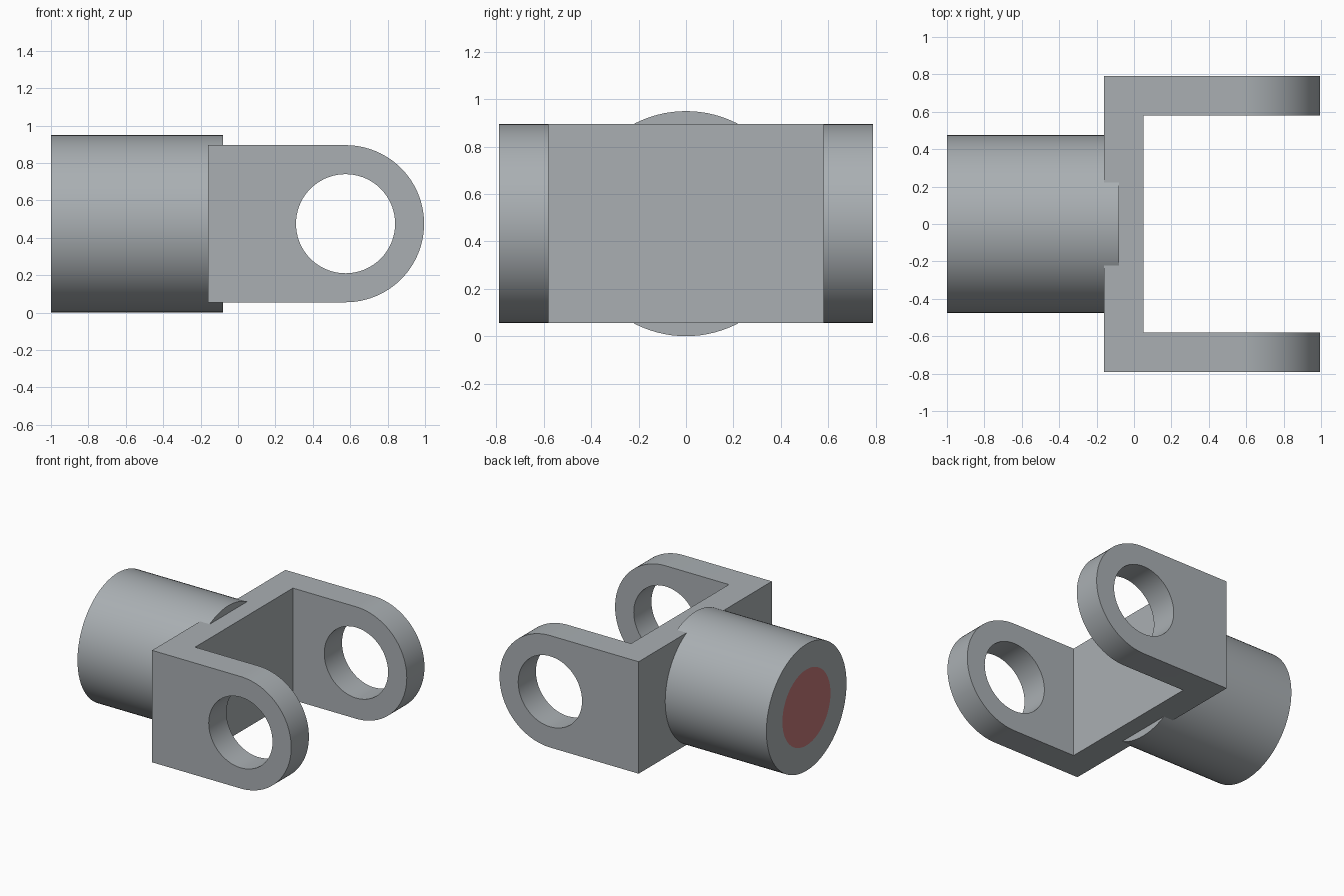
import bpy, bmesh, math
from mathutils import Vector

if "Cube" in bpy.data.objects:
    bpy.data.objects.remove(bpy.data.objects["Cube"])

ZC = 0.475            # height of the shaft axis
EYE_X = 0.575         # centre of the rounded arm ends
ARM_R, HOLE_R = 0.42, 0.265
HALF_W, ARM_IN = 0.79, 0.58


def material(name, color):
    m = bpy.data.materials.new(name)
    m.diffuse_color = (*color, 1)
    m.use_nodes = True
    m.node_tree.nodes["Principled BSDF"].inputs["Base Color"].default_value = m.diffuse_color
    return m


steel = material("steel grey", (0.40, 0.43, 0.45))
red = material("dull red", (0.53, 0.18, 0.18))


def prism(name, points, direction):
    """Extrude a closed outline along a direction."""
    bm = bmesh.new()
    face = bm.faces.new([bm.verts.new(p) for p in points])
    ext = bmesh.ops.extrude_face_region(bm, geom=[face], use_keep_orig=True)
    moved = [v for v in ext["geom"] if isinstance(v, bmesh.types.BMVert)]
    bmesh.ops.translate(bm, verts=moved, vec=Vector(direction))
    bmesh.ops.recalc_face_normals(bm, faces=bm.faces)
    mesh = bpy.data.meshes.new(name)
    bm.to_mesh(mesh)
    bm.free()
    mesh.materials.append(steel)
    obj = bpy.data.objects.new(name, mesh)
    bpy.context.collection.objects.link(obj)
    return obj


def arc(radius, start, end, steps):
    """Points as (horizontal, vertical) offsets."""
    return [(radius * math.cos(a), radius * math.sin(a)) for a in
            (start + (end - start) * i / steps for i in range(steps + 1))]


def smooth(obj):
    bpy.ops.object.select_all(action='DESELECT')
    obj.select_set(True)
    bpy.context.view_layer.objects.active = obj
    bpy.ops.object.shade_smooth_by_angle(angle=math.radians(30))


# Yoke: U-shaped plan, trimmed to the rounded side outline, then bored across
plan = [(-0.16, -HALF_W), (1.1, -HALF_W), (1.1, -ARM_IN), (0.05, -ARM_IN),
        (0.05, ARM_IN), (1.1, ARM_IN), (1.1, HALF_W), (-0.16, HALF_W)]
yoke = prism("yoke", [(x, y, -0.1) for x, y in plan], (0, 0, 1.2))

side = [(-0.3, ARM_R), (-0.3, -ARM_R)] + [
    (EYE_X + x, z) for x, z in arc(ARM_R, -math.pi / 2, math.pi / 2, 48)]
trim = prism("side_trim", [(x, -1, ZC + z) for x, z in side], (0, 2, 0))
bore = prism("eye_bore", [(EYE_X + x, -1.1, ZC + z) for x, z in
                          arc(HOLE_R, 0, 2 * math.pi, 72)[:-1]], (0, 2.2, 0))

for cutter, op in ((trim, 'INTERSECT'), (bore, 'DIFFERENCE')):
    mod = yoke.modifiers.new(cutter.name, 'BOOLEAN')
    mod.operation, mod.object, mod.solver = op, cutter, 'EXACT'
    bpy.context.view_layer.objects.active = yoke
    bpy.ops.object.modifier_apply(modifier=mod.name)
    bpy.data.objects.remove(cutter)
smooth(yoke)

# Shaft: cylinder along x, running part way into the yoke's web
shaft = prism("shaft", [(-1, y, ZC + z) for y, z in
                        arc(0.475, 0, 2 * math.pi, 96)[:-1]], (0.92, 0, 0))
shaft.data.materials.append(red)

# Red disc inset into the shaft's free end
bm = bmesh.new()
bm.from_mesh(shaft.data)
end = min(bm.faces, key=lambda f: f.calc_center_median().x)
bmesh.ops.inset_region(bm, faces=[end], thickness=0.19, use_even_offset=True)
end.material_index = 1
bm.to_mesh(shaft.data)
bm.free()
smooth(shaft)
